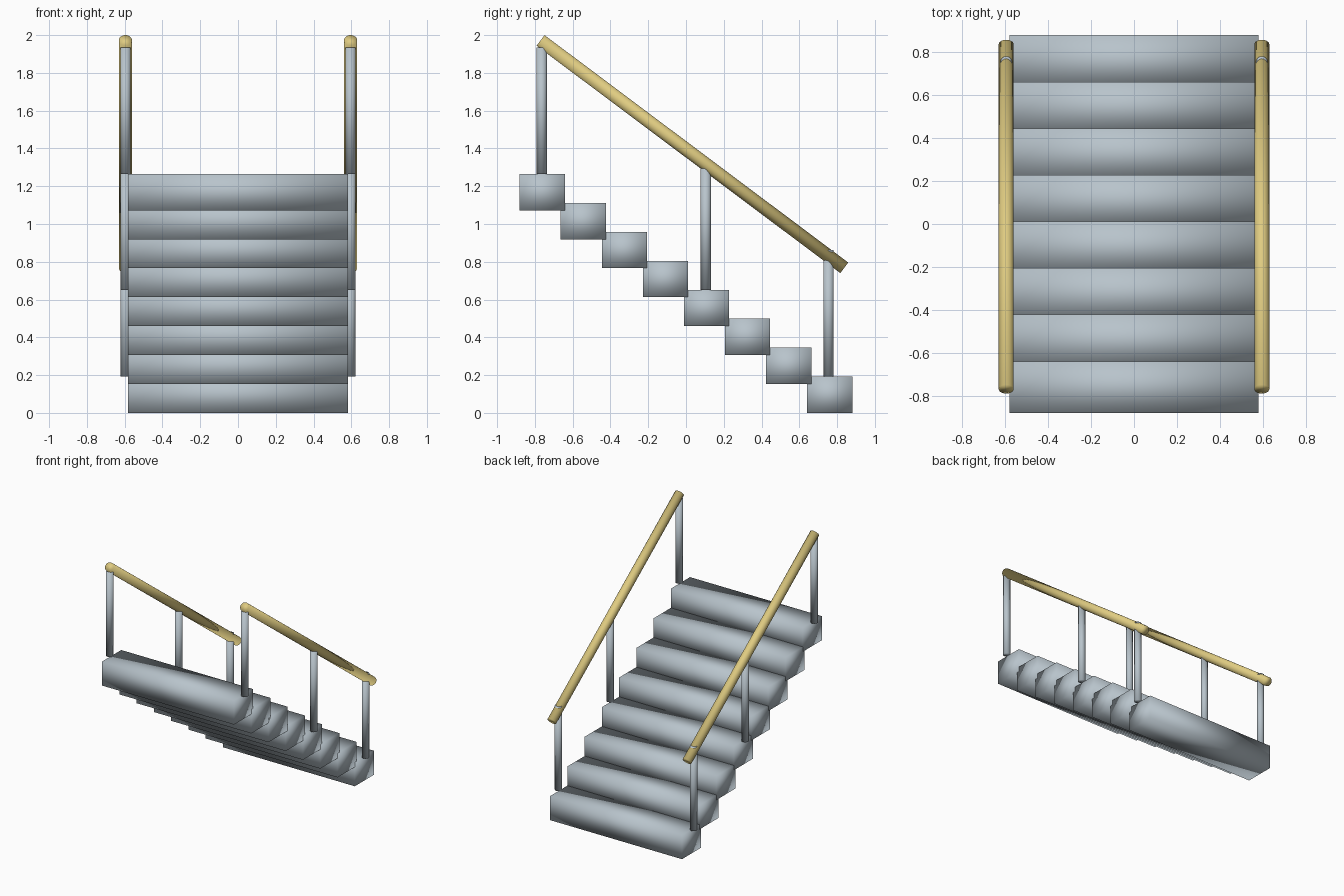
import bpy
from mathutils import Vector

cube = bpy.data.objects.get("Cube")
if cube:
    bpy.data.objects.remove(cube, do_unlink=True)


def material(name, color):
    m = bpy.data.materials.new(name)
    m.use_nodes = True
    m.diffuse_color = color
    m.node_tree.nodes["Principled BSDF"].inputs["Base Color"].default_value = color
    return m


steel = material("steel grey", (0.48, 0.55, 0.60, 1))
gold = material("pale gold", (0.74, 0.60, 0.22, 1))


def finish(name, mat):
    # Soft shading across every edge, including box edges and caps
    obj = bpy.context.object
    obj.name = name
    obj.data.materials.append(mat)
    bpy.ops.object.shade_smooth()
    return obj


def rod(name, start, end, radius, mat):
    a, b = Vector(start), Vector(end)
    axis = b - a
    bpy.ops.mesh.primitive_cylinder_add(
        vertices=32, radius=radius, depth=axis.length, location=(a + b) / 2,
        rotation=axis.to_track_quat('Z', 'Y').to_euler())
    return finish(name, mat)


# Steps, descending from front to back
COUNT, WIDTH, DEPTH, HEIGHT = 8, 1.163, 0.24, 0.192
RUN, RISE = 0.2173, 0.1532


def step_top(i):
    return HEIGHT + (COUNT - 1 - i) * RISE


for i in range(COUNT):
    y = (i - (COUNT - 1) / 2) * RUN
    bpy.ops.mesh.primitive_cube_add(size=1, location=(0, y, step_top(i) - HEIGHT / 2))
    bpy.context.object.scale = (WIDTH, DEPTH, HEIGHT)
    bpy.ops.object.transform_apply(location=False, rotation=False, scale=True)
    finish(f"step_{i + 1}", steel)

# Handrails and their posts on both sides
RAIL_X = 0.596
POSTS = (("front", 0, -0.764), ("middle", 4, 0.105), ("back", 7, 0.755))
for side, sign in (("left", 1), ("right", -1)):
    x = sign * RAIL_X
    rod(f"{side}_handrail", (x, -0.77, 1.972), (x, 0.838, 0.768), 0.035, gold)
    for place, i, y in POSTS:
        base = step_top(i)
        rod(f"{side}_{place}_post", (x, y, base), (x, y, base + 0.67), 0.027, steel)
